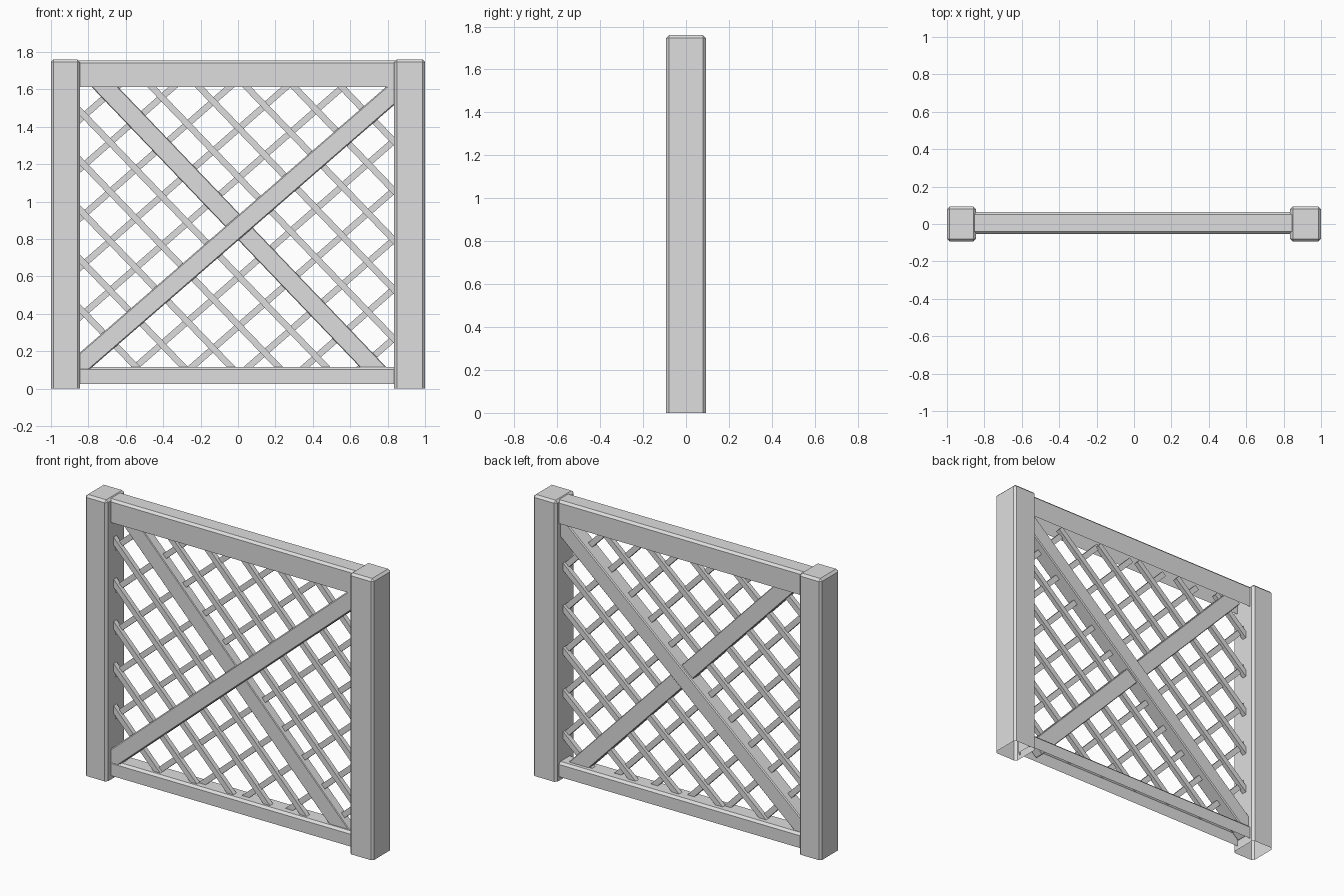
import bpy
import bmesh
import math
from mathutils import Matrix, Vector

cube = bpy.data.objects.get("Cube")
if cube:
    bpy.data.objects.remove(cube, do_unlink=True)

grey = bpy.data.materials.new("plain_grey")
grey.use_nodes = True
grey.diffuse_color = (0.73, 0.73, 0.73, 1)
grey.node_tree.nodes["Principled BSDF"].inputs["Base Color"].default_value = (0.73, 0.73, 0.73, 1)


def finish(name, bm):
    mesh = bpy.data.meshes.new(name)
    bm.to_mesh(mesh)
    bm.free()
    mesh.materials.append(grey)
    obj = bpy.data.objects.new(name, mesh)
    bpy.context.collection.objects.link(obj)
    return obj


def add_box(bm, size, matrix):
    scale = Matrix.Diagonal((*size, 1))
    return bmesh.ops.create_cube(bm, size=1, matrix=matrix @ scale)


def beam_matrix(a, b, y0, y1):
    """Frame of a beam running from a to b in the x-z plane."""
    (ax, az), (bx, bz) = a, b
    turn = Matrix.Rotation(-math.atan2(bz - az, bx - ax), 4, "Y")
    mid = Vector(((ax + bx) / 2, (y0 + y1) / 2, (az + bz) / 2))
    return Matrix.Translation(mid) @ turn


def open_block(name, x0, x1, y0, y1, z0, z1):
    """Upright block without an underside, chamfered on its other edges."""
    bm = bmesh.new()
    middle = Vector((x0 + x1, y0 + y1, z0 + z1)) / 2
    add_box(bm, (x1 - x0, y1 - y0, z1 - z0), Matrix.Translation(middle))
    bottom = [f for f in bm.faces if f.normal.z < -0.5]
    bmesh.ops.delete(bm, geom=bottom, context="FACES_ONLY")
    edges = [e for e in bm.edges if not e.is_boundary]
    bmesh.ops.bevel(bm, geom=edges, offset=0.014, segments=1, affect="EDGES")
    return finish(name, bm)


def brace(name, a, b, width, y0, y1, bevel):
    bm = bmesh.new()
    add_box(bm, (math.dist(a, b), y1 - y0, width), beam_matrix(a, b, y0, y1))
    bmesh.ops.bevel(bm, geom=bm.edges[:], offset=bevel, segments=1, affect="EDGES")
    return finish(name, bm)


# Posts and horizontal rails
open_block("right_post", -1, -0.845, -0.093, 0.093, 0, 1.76)
open_block("left_post", 0.835, 1, -0.093, 0.093, 0, 1.76)
open_block("top_rail", -0.87, 0.86, -0.053, 0.065, 1.612, 1.755)
open_block("bottom_rail", -0.87, 0.86, -0.053, 0.065, 0.025, 0.116)

# Crossed braces, the rising one thicker than the falling one
brace("rising_brace", (-0.88, 0.095), (0.87, 1.614), 0.102, -0.05, 0.048, 0.006)
brace("falling_brace", (-0.762, 1.665), (0.77, 0.065), 0.102, -0.032, 0.03, 0.004)


# Lattice bars parallel to the braces, clipped to the frame opening
def lattice(name, slope, centre, y0, y1, pitch=0.264):
    left, right, low, high = -0.86, 0.85, 0.1, 1.63
    bm = bmesh.new()
    for i in range(-8, 9):
        base = centre + i * pitch
        cuts = sorted(((low - base) / slope, (high - base) / slope))
        x0, x1 = max(left, cuts[0]), min(right, cuts[1])
        if x1 - x0 < 0.04:
            continue
        a, b = (x0, base + slope * x0), (x1, base + slope * x1)
        add_box(bm, (math.dist(a, b) + 0.02, y1 - y0, 0.034), beam_matrix(a, b, y0, y1))
    return finish(name, bm)


lattice("rising_lattice", 0.875, 0.859, -0.005, 0.025)
lattice("falling_lattice", -1.04, 0.869, -0.025, 0.005)
